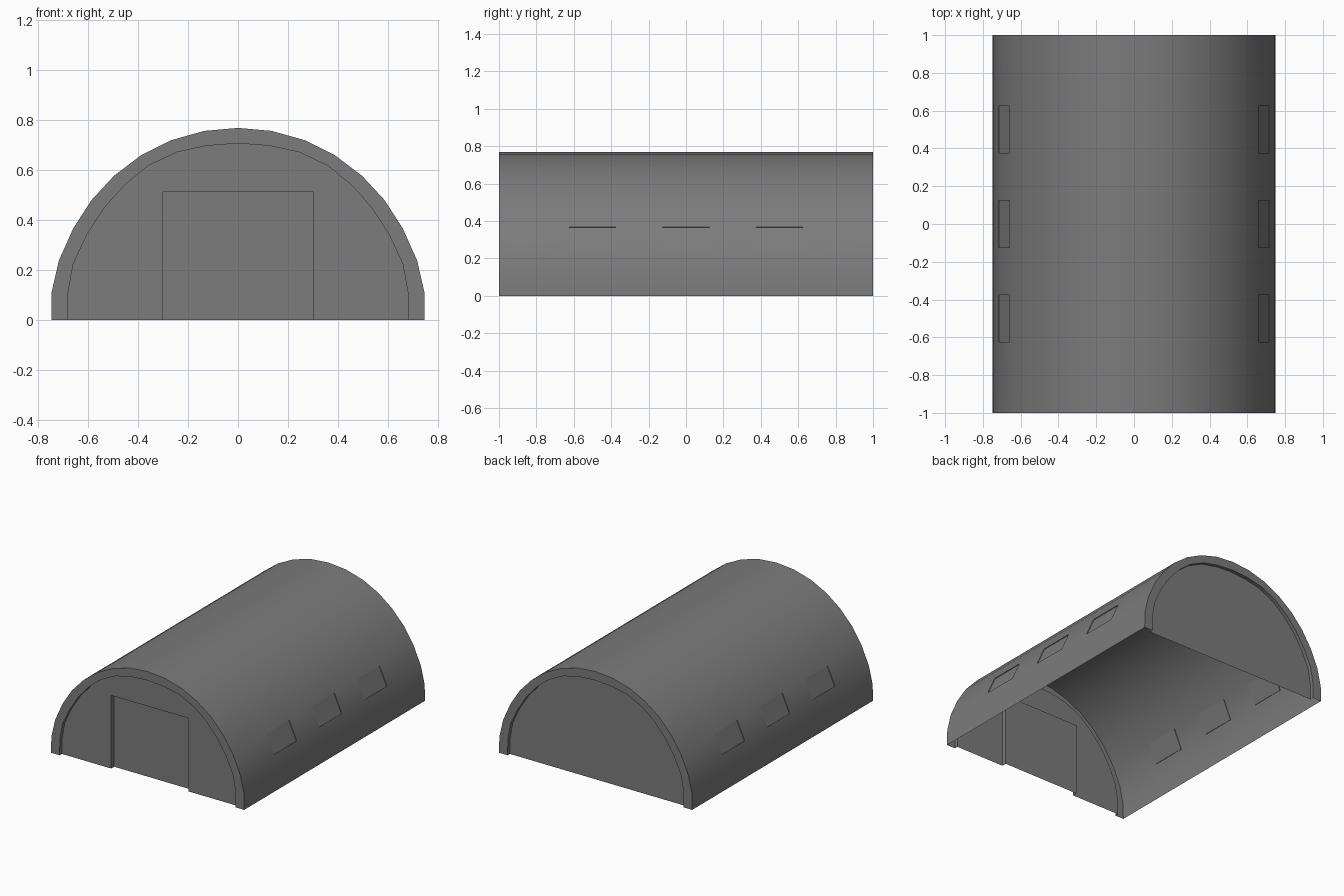
import bpy, bmesh
from mathutils import Vector

if "Cube" in bpy.data.objects:
    bpy.data.objects.remove(bpy.data.objects["Cube"])

grey = bpy.data.materials.new("hangar grey")
grey.diffuse_color = (0.2, 0.2, 0.2, 1)
grey.use_nodes = True
grey.node_tree.nodes["Principled BSDF"].inputs["Base Color"].default_value = grey.diffuse_color

# Half arch profiles (x, z), ground to crown
OUTER = [(.748, 0), (.747, .11), (.718, .237), (.66, .367), (.587, .48),
         (.497, .577), (.388, .66), (.267, .72), (.135, .757), (0, .769)]
INNER = [(.682, 0), (.681, .11), (.66, .224), (.605, .342), (.538, .446),
         (.456, .539), (.362, .616), (.245, .672), (.122, .698), (0, .707)]
RIM_DEPTH, DOOR_DEPTH = .025, .033
DOOR_X, DOOR_Z = .3, .512
WINDOW_ROW, WINDOW_DEPTH = 2, .005


def arch(half):
    return half + [(-x, z) for x, z in reversed(half[:-1])]


def face(bm, pts, out):
    """Add a face whose normal points towards out."""
    f = bm.faces.new([bm.verts.new(p) for p in pts])
    f.normal_update()
    if f.normal.dot(Vector(out)) < 0:
        f.normal_flip()
    return f


def finish(bm, name):
    bmesh.ops.remove_doubles(bm, verts=bm.verts, dist=1e-4)
    me = bpy.data.meshes.new(name)
    bm.to_mesh(me)
    bm.free()
    me.materials.append(grey)
    ob = bpy.data.objects.new(name, me)
    bpy.context.collection.objects.link(ob)
    bpy.ops.object.select_all(action='DESELECT')
    ob.select_set(True)
    bpy.context.view_layer.objects.active = ob
    bpy.ops.object.shade_smooth_by_angle(angle=.5)


outer, inner = arch(OUTER), arch(INNER)

# Arched shell with three shallow recessed windows on each side
bm = bmesh.new()
ys = [-1, -.625, -.375, -.125, .125, .375, .625, 1]
n = len(outer) - 1
for i in range(n):
    (x0, z0), (x1, z1) = outer[i], outer[i + 1]
    out = Vector((x0 + x1, 0, z0 + z1))
    for j in range(len(ys) - 1):
        a, b = ys[j], ys[j + 1]
        quad = [Vector(p) for p in ((x0, a, z0), (x1, a, z1), (x1, b, z1), (x0, b, z0))]
        if i in (WINDOW_ROW, n - 1 - WINDOW_ROW) and j % 2:
            nrm = Vector((z1 - z0, 0, x0 - x1)).normalized()
            if nrm.dot(out) < 0:
                nrm.negate()
            low = [p - nrm * WINDOW_DEPTH for p in quad]
            centre = sum(quad, Vector()) / 4
            face(bm, low, nrm)
            for k in range(4):
                m = (k + 1) % 4
                face(bm, [quad[k], quad[m], low[m], low[k]],
                     centre - (quad[k] + quad[m]) / 2)
        else:
            face(bm, quad, out)
finish(bm, "arched_shell")

# End rims, with the reveal leading back to the end wall
for name, s in (("front", -1), ("back", 1)):
    bm = bmesh.new()
    yw = s * (1 - RIM_DEPTH)
    for i in range(n):
        (x0, z0), (x1, z1) = outer[i], outer[i + 1]
        (u0, w0), (u1, w1) = inner[i], inner[i + 1]
        face(bm, [(x0, s, z0), (x1, s, z1), (u1, s, w1), (u0, s, w0)], (0, s, 0))
        face(bm, [(u0, s, w0), (u1, s, w1), (u1, yw, w1), (u0, yw, w0)],
             (-u0 - u1, 0, -w0 - w1))
    finish(bm, name + "_rim")

    # End wall; the front one is cut out around the doorway
    bm = bmesh.new()
    pts = [(x, yw, z) for x, z in inner]
    if s < 0:
        pts += [(-DOOR_X, yw, 0), (-DOOR_X, yw, DOOR_Z),
                (DOOR_X, yw, DOOR_Z), (DOOR_X, yw, 0)]
    face(bm, pts, (0, s, 0))
    finish(bm, name + "_wall")

# Recessed door with its jambs and lintel
bm = bmesh.new()
ya = -1 + RIM_DEPTH
yb = ya + DOOR_DEPTH
D = [(-DOOR_X, 0), (-DOOR_X, DOOR_Z), (DOOR_X, DOOR_Z), (DOOR_X, 0)]
face(bm, [(x, yb, z) for x, z in D], (0, -1, 0))
for k, out in enumerate(((1, 0, 0), (0, 0, -1), (-1, 0, 0))):
    (x0, z0), (x1, z1) = D[k], D[k + 1]
    face(bm, [(x0, ya, z0), (x1, ya, z1), (x1, yb, z1), (x0, yb, z0)], out)
finish(bm, "front_door")
